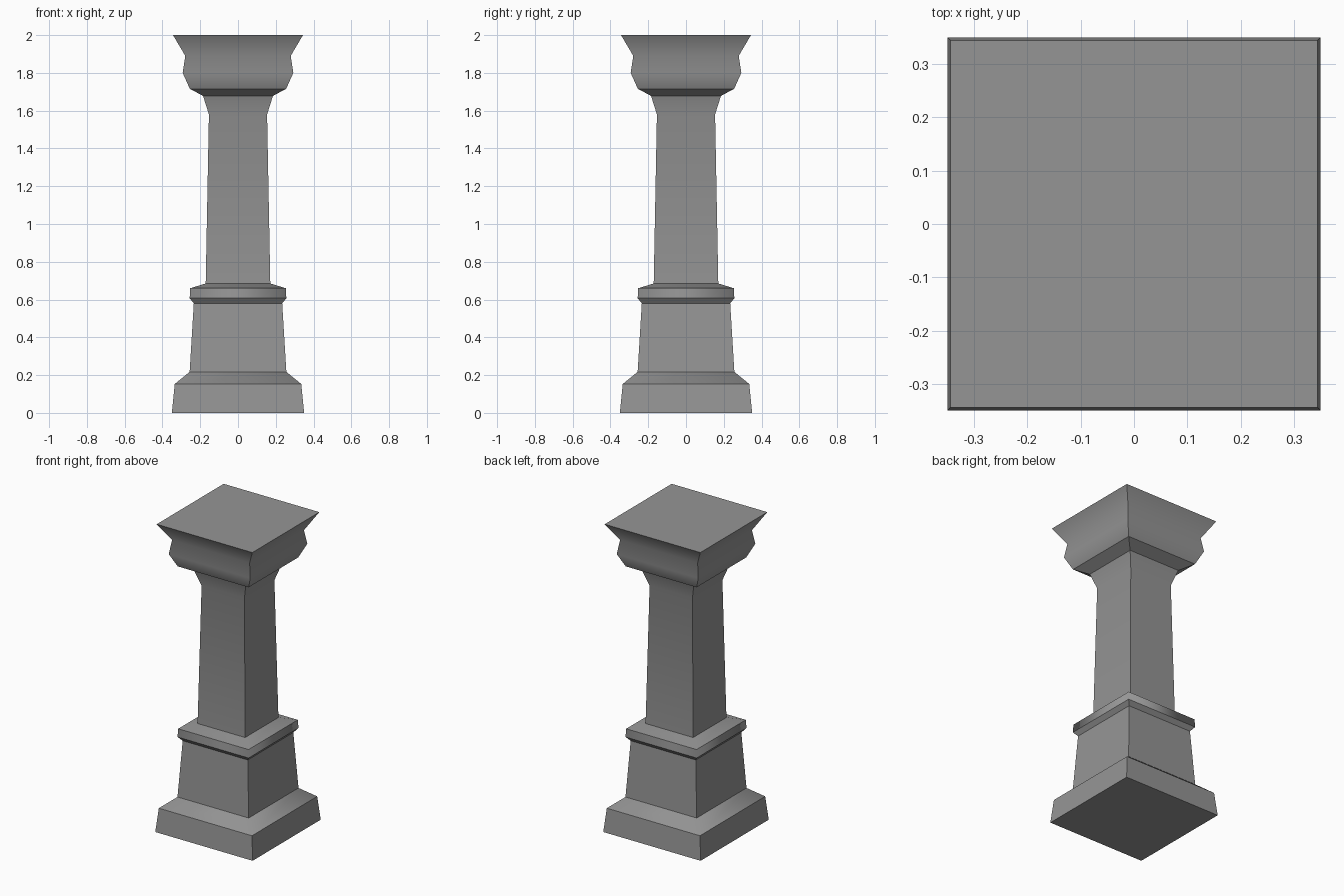
import bpy, bmesh

if "Cube" in bpy.data.objects:
    bpy.data.objects.remove(bpy.data.objects["Cube"])

# Square-section profile: (half width, height), bottom to top
PROFILE = [
    (0.35, 0.0), (0.335, 0.153), (0.256, 0.217),      # plinth
    (0.234, 0.58),                                    # pedestal
    (0.256, 0.607), (0.253, 0.66), (0.171, 0.685),    # collar moulding
    (0.154, 1.58), (0.185, 1.678),                    # shaft and neck
    (0.255, 1.716), (0.293, 1.80), (0.279, 1.89),     # capital
    (0.344, 2.0),                                     # top slab edge
]
SOFT_RINGS = {7, 10, 11}     # neck and capital curves run smoothly
SOFT_CORNERS = {1, 4, 5}     # plinth slope and collar are soft round the corner

bm = bmesh.new()


def square_ring(half, z):
    return [bm.verts.new((sx * half, sy * half, z))
            for sx, sy in ((-1, -1), (1, -1), (1, 1), (-1, 1))]


# Stack square rings and bridge them into four moulded sides
rings = [square_ring(h, z) for h, z in PROFILE]
for low, high in zip(rings, rings[1:]):
    for i in range(4):
        j = (i + 1) % 4
        bm.faces.new((low[i], low[j], high[j], high[i]))

# Bottom and top faces
bm.faces.new(rings[0][::-1])
bm.faces.new(rings[-1])

# Smooth shading with crisp moulding lines and corners
for face in bm.faces:
    face.smooth = True
for k, ring in enumerate(rings):
    for i in range(4):
        bm.edges.get((ring[i], ring[(i + 1) % 4])).smooth = k in SOFT_RINGS
        if k + 1 < len(rings):
            bm.edges.get((ring[i], rings[k + 1][i])).smooth = k in SOFT_CORNERS

mesh = bpy.data.meshes.new("square_pillar")
bm.to_mesh(mesh)
bm.free()
pillar = bpy.data.objects.new("square_pillar", mesh)
bpy.context.collection.objects.link(pillar)

# Dark grey stone
stone = bpy.data.materials.new("dark_stone")
stone.diffuse_color = (0.3, 0.3, 0.3, 1)
stone.use_nodes = True
stone.node_tree.nodes["Principled BSDF"].inputs["Base Color"].default_value = stone.diffuse_color
mesh.materials.append(stone)
